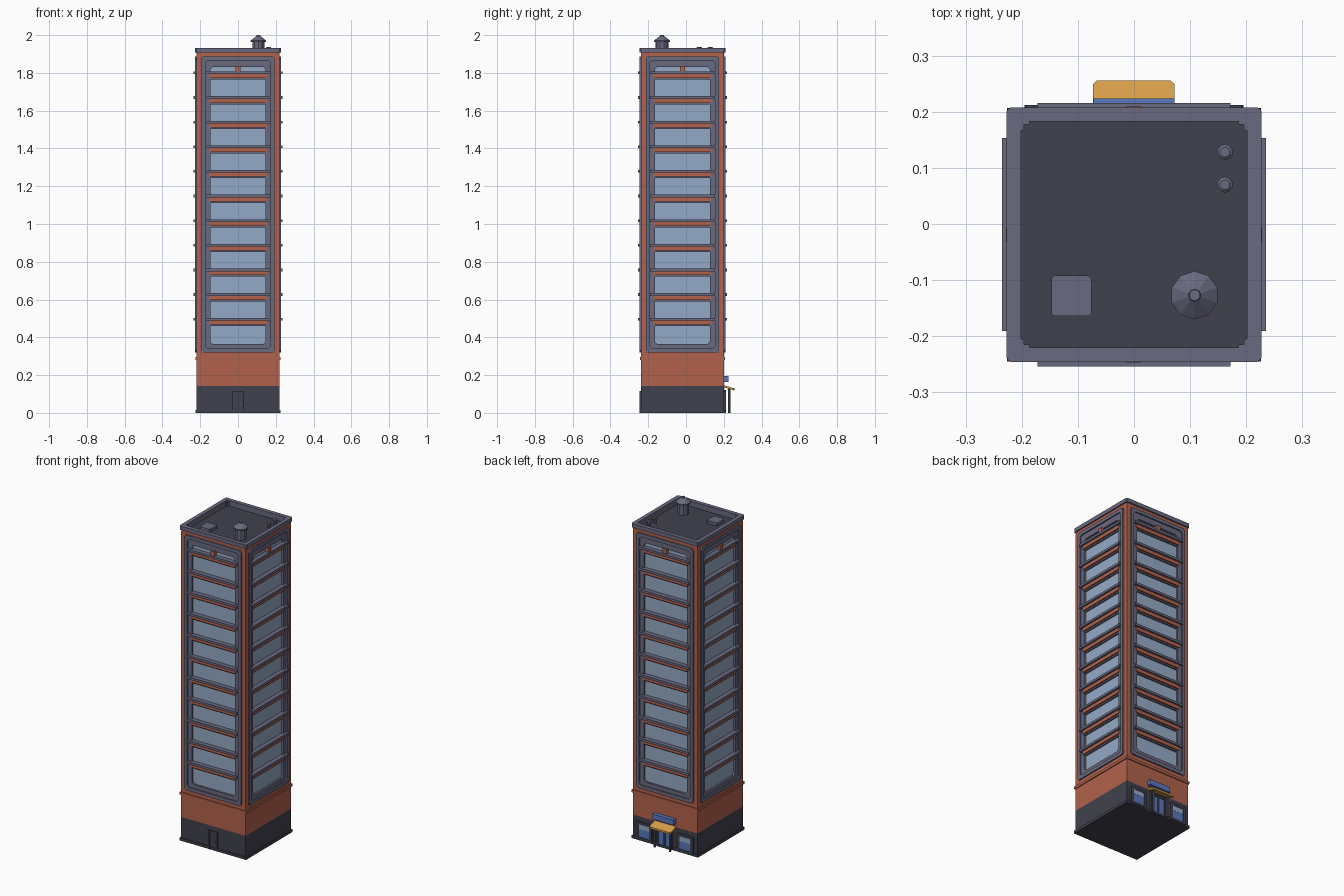
import bpy, bmesh, math
from mathutils import Matrix, Vector

if "Cube" in bpy.data.objects:
    bpy.data.objects.remove(bpy.data.objects["Cube"])

CY = -0.019      # tower axis sits slightly forward of the entrance canopy
H = 0.219        # half width of the tower
ALL, FRONT, BACK = (0, 1, 2, 3), (0,), (2,)


def mat(name, col):
    m = bpy.data.materials.new(name)
    m.diffuse_color = (*col, 1)
    m.use_nodes = True
    m.node_tree.nodes["Principled BSDF"].inputs["Base Color"].default_value = m.diffuse_color
    return m


BRICK = mat("terracotta", (0.445, 0.122, 0.072))
GREY = mat("slate grey", (0.141, 0.144, 0.216))
DARK = mat("dark slate", (0.053, 0.053, 0.076))
GLASS = mat("pale glass", (0.296, 0.402, 0.565))
AMBER = mat("amber", (0.694, 0.352, 0.069))
BLUE = mat("blue", (0.098, 0.188, 0.527))


def finish(name, bm, material):
    bmesh.ops.recalc_face_normals(bm, faces=bm.faces)
    me = bpy.data.meshes.new(name)
    bm.to_mesh(me)
    bm.free()
    me.materials.append(material)
    ob = bpy.data.objects.new(name, me)
    bpy.context.collection.objects.link(ob)
    return ob


def on_side(k, u, d, z):
    """Facade coordinates (along, outward, up) to world for side k (0 front, 2 back)."""
    p = Matrix.Rotation(k * math.pi / 2, 3, 'Z') @ Vector((u, -d, z))
    return p + Vector((0, CY, 0))


def outline(u0, u1, v0, v1, c):
    """Rectangle with cut corners."""
    return [(u0 + c, v0), (u1 - c, v0), (u1, v0 + c), (u1, v1 - c),
            (u1 - c, v1), (u0 + c, v1), (u0, v1 - c), (u0, v0 + c)]


def box_into(bm, pts):
    v = [bm.verts.new(p) for p in pts]
    for f in ((0, 1, 3, 2), (4, 6, 7, 5), (0, 4, 5, 1), (2, 3, 7, 6), (0, 2, 6, 4), (1, 5, 7, 3)):
        bm.faces.new([v[i] for i in f])


def boxes(name, material, specs, sides=FRONT):
    """Boxes (u0, u1, d0, d1, z0, z1) repeated on the chosen sides."""
    bm = bmesh.new()
    for k in sides:
        for s in specs:
            box_into(bm, [on_side(k, u, d, z) for u in s[:2] for d in s[2:4] for z in s[4:]])
    return finish(name, bm, material)


def tower_box(name, material, h, z0, z1):
    return boxes(name, material, [(-h, h, -h, h, z0, z1)])


def ring_into(bm, outer, inner, place, a, b):
    n = len(outer)
    L = [[bm.verts.new(place(p, h)) for p in loop]
         for loop, h in ((outer, a), (outer, b), (inner, b), (inner, a))]
    for j in range(4):
        A, B = L[j], L[(j + 1) % 4]
        for i in range(n):
            bm.faces.new((A[i], A[(i + 1) % n], B[(i + 1) % n], B[i]))


def frames(name, material, specs, a, b, sides):
    """Upright frames: pairs of outlines, from outward distance a to b."""
    bm = bmesh.new()
    for k in sides:
        for o, i in specs:
            ring_into(bm, o, i, lambda p, h: on_side(k, p[0], h, p[1]), a, b)
    return finish(name, bm, material)


def slab(name, material, pts, z0, z1, slope=0, y0=0):
    """Flat plan outline extruded upward, optionally sloping along y."""
    bm = bmesh.new()
    lo, hi = ([bm.verts.new((x, y, z - slope * (y - y0))) for x, y in pts] for z in (z0, z1))
    n = len(pts)
    bm.faces.new(lo)
    bm.faces.new(hi)
    for i in range(n):
        bm.faces.new((lo[i], lo[(i + 1) % n], hi[(i + 1) % n], hi[i]))
    return finish(name, bm, material)


def lathe(name, material, x, y, profile, sides):
    """Turned part: rings of (radius, z)."""
    bm = bmesh.new()
    rings = [[bm.verts.new((x + r * math.sin(2 * math.pi * i / sides),
                            y + r * math.cos(2 * math.pi * i / sides), z)) for i in range(sides)]
             for r, z in profile]
    for A, B in zip(rings, rings[1:]):
        for i in range(sides):
            bm.faces.new((A[i], A[(i + 1) % sides], B[(i + 1) % sides], B[i]))
    bm.faces.new(rings[0])
    bm.faces.new(rings[-1])
    return finish(name, bm, material)


# Tower body
tower_box("ground_floor", DARK, H, 0, 0.143)
tower_box("plinth", DARK, 0.226, 0, 0.016)
tower_box("lower_wall", BRICK, H, 0.143, 0.32)
tower_box("string_course", BRICK, 0.225, 0.281, 0.297)
tower_box("glass_core", GLASS, 0.207, 0.32, 1.885)
tower_box("upper_wall", BRICK, H, 1.885, 1.897)
boxes("corner_posts", BRICK, [(0.19, H, 0.19, H, 0.32, 1.885)], ALL)

# Facade frames, the same on all four sides
frames("outer_frames", GREY, [(outline(-0.193, 0.193, 0.32, 1.887, 0.014),
                               outline(-0.173, 0.173, 0.341, 1.866, 0.012))], 0.2, 0.227, ALL)
frames("inner_frames", GREY, [(outline(-0.175, 0.175, 0.338, 1.868, 0.008),
                               outline(-0.146, 0.146, 0.364, 1.832, 0.014))], 0.2, 0.219, ALL)

# Floor ledges with brick spandrels and window heads below
levels = [1.80 - 0.1304 * i for i in range(11)]
boxes("floor_ledges", GREY, [(-0.172, 0.172, 0.2, 0.235, z - 0.007, z + 0.007) for z in levels], ALL)
boxes("spandrels", BRICK, [(-0.153, 0.153, 0.2, 0.224, z - 0.028, z - 0.007) for z in levels], ALL)
boxes("window_heads", GREY, [(-0.15, 0.15, 0.2, 0.215, z - 0.036, z - 0.028) for z in levels], ALL)
boxes("top_blocks", BRICK, [(-0.013, 0.013, 0.2, 0.228, 1.805, 1.836)], ALL)

# Parapet and roof
def plan(h, c):
    return [(x, y + CY) for x, y in outline(-h, h, -h, h, c)]


def flat(p, h):
    return (p[0], p[1], h)


bm = bmesh.new()
ring_into(bm, plan(H, 0.001), plan(0.203, 0.001), flat, 1.89, 1.91)
finish("parapet_wall", bm, BRICK)
bm = bmesh.new()
ring_into(bm, plan(0.227, 0.007), plan(0.202, 0.001), flat, 1.908, 1.932)
finish("parapet_coping", bm, GREY)
bm = bmesh.new()
ring_into(bm, plan(0.2035, 0.001), plan(0.2015, 0.001), flat, 1.895, 1.93)
finish("parapet_lining", bm, GREY)
tower_box("roof_deck", DARK, 0.204, 1.885, 1.899)
boxes("parapet_corners", GREY, [(0.186, 0.203, 0.196, 0.203, 1.895, 1.93),
                                (0.196, 0.203, 0.186, 0.203, 1.895, 1.93)], ALL)

# Roof fittings
slab("roof_hatch", GREY, outline(-0.147, -0.076, -0.164, -0.092, 0.005), 1.897, 1.917)
lathe("vent_stack", GREY, 0.108, -0.127, [(0.034, 1.897), (0.034, 1.968)], 10)
lathe("vent_cap", GREY, 0.108, -0.127, [(0.043, 1.964), (0.043, 1.971), (0.011, 1.995), (0.01, 2.0)], 10)
for i, y in enumerate((0.07, 0.128)):
    lathe(f"small_vent_{i}", GREY, 0.162, y,
          [(0.010, 1.897), (0.010, 1.924), (0.014, 1.926), (0.014, 1.934), (0.009, 1.938)], 10)

# Service door at the front
boxes("service_door", DARK, [(-0.022, 0.022, 0.21, 0.223, 0, 0.108)])
boxes("service_door_frame", DARK, [(-0.03, -0.02, 0.21, 0.228, 0, 0.115),
                                   (0.02, 0.03, 0.21, 0.228, 0, 0.115),
                                   (-0.03, 0.03, 0.21, 0.228, 0.106, 0.116)])
boxes("service_door_hardware", GREY, [(0.012, 0.016, 0.222, 0.226, 0.045, 0.06)])

# Shop windows and entrance doors at the back
centres = (-0.14, 0.14)
frames("shop_window_frames", DARK, [(outline(c - 0.055, c + 0.055, 0.008, 0.115, 0.003),
                                     outline(c - 0.037, c + 0.037, 0.022, 0.1, 0.003))
                                    for c in centres], 0.21, 0.231, BACK)
boxes("shop_window_glass", BLUE, [(c - 0.04, c + 0.04, 0.21, 0.2275, 0.02, 0.102) for c in centres], BACK)
boxes("shop_window_shine", GLASS, [(c - 0.037, c + 0.037, 0.22, 0.2285, 0.07, 0.1) for c in centres], BACK)
boxes("entrance_glass", BLUE, [(-0.045, 0.045, 0.21, 0.2275, 0.012, 0.115)], BACK)
boxes("entrance_frame", DARK, [(u - 0.006, u + 0.006, 0.21, 0.232, 0, 0.12) for u in (-0.046, 0, 0.046)]
      + [(-0.052, 0.052, 0.21, 0.232, 0.11, 0.122), (-0.052, 0.052, 0.21, 0.232, 0, 0.014)], BACK)

# Entrance canopy, posts and blank sign board
slab("canopy", AMBER, [(-0.073, 0.198), (0.072, 0.198), (0.072, 0.249), (0.065, 0.256),
                       (-0.066, 0.256), (-0.073, 0.249)], 0.134, 0.145, 0.3, 0.205)
for side, x in (("left", -0.052), ("right", 0.052)):
    lathe(f"canopy_post_{side}", GREY, x, 0.229, [(0.0065, 0), (0.0065, 0.13)], 8)
boxes("sign_board", BLUE, [(-0.072, 0.072, 0.21, 0.243, 0.163, 0.195)], BACK)
